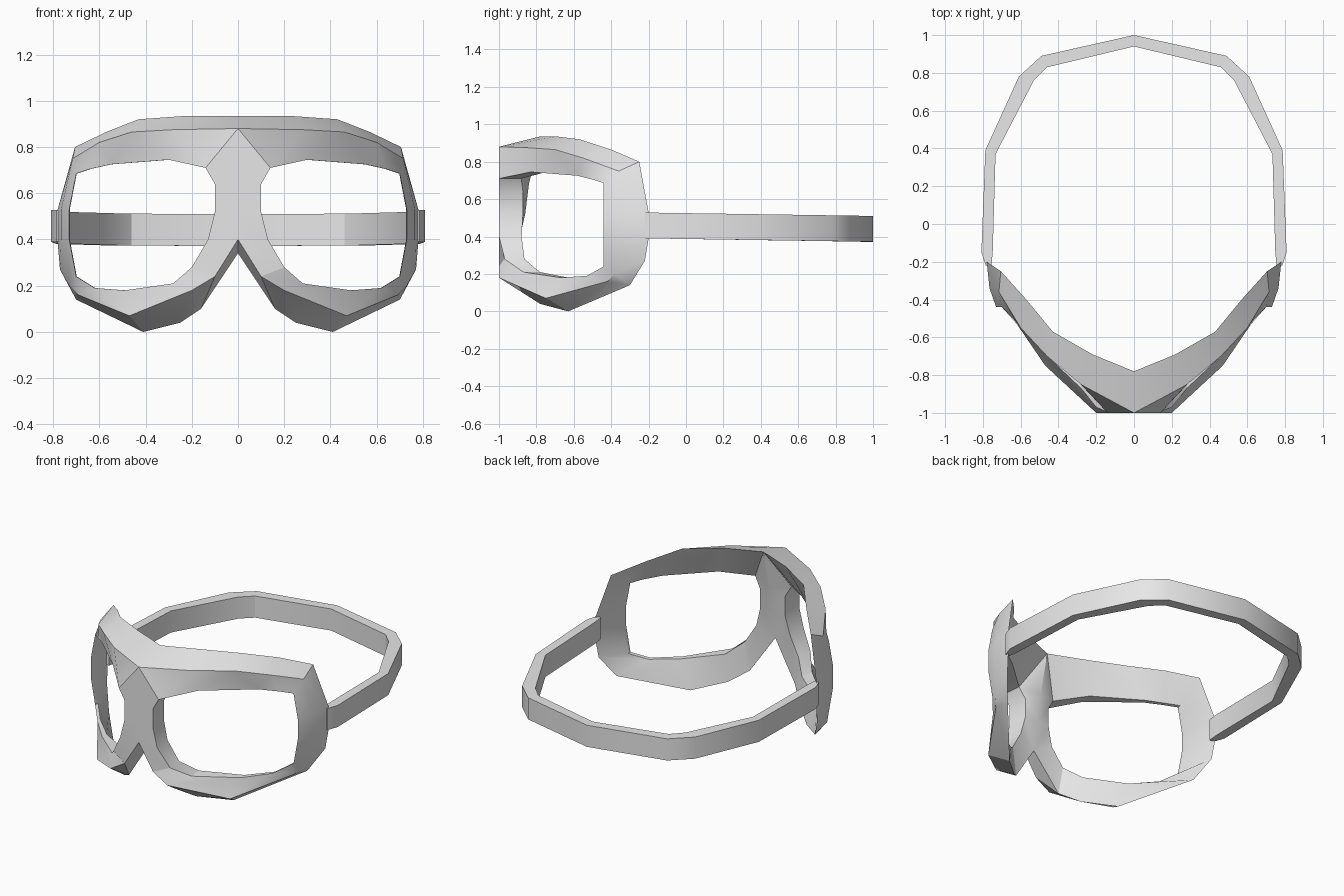
import bpy
import bmesh
import math
from mathutils import Vector

if "Cube" in bpy.data.objects:
    bpy.data.objects.remove(bpy.data.objects["Cube"])

grey = bpy.data.materials.new("plain_grey")
grey.use_nodes = True
grey.diffuse_color = (0.8, 0.8, 0.8, 1)
grey.node_tree.nodes["Principled BSDF"].inputs["Base Color"].default_value = (0.8, 0.8, 0.8, 1)


def loft(name, sections, closed):
    """Skin equal-length sections of one half, mirror it and add the object."""
    bm = bmesh.new()
    rings = [[bm.verts.new(p) for p in section] for section in sections]
    pairs = list(zip(rings, rings[1:]))
    if closed:
        pairs.append((rings[-1], rings[0]))
    else:
        bm.faces.new(rings[0])
    for a, b in pairs:
        for i in range(len(a)):
            j = (i + 1) % len(a)
            quad = [a[i], a[j], b[j], b[i]]
            # Leave the symmetry plane open so both halves join
            if any(v.co.x > 0.001 for v in quad):
                bm.faces.new(quad)
    bmesh.ops.mirror(bm, geom=bm.verts[:] + bm.edges[:] + bm.faces[:],
                     axis='X', merge_dist=0.001)
    bmesh.ops.recalc_face_normals(bm, faces=bm.faces[:])
    mesh = bpy.data.meshes.new(name)
    bm.to_mesh(mesh)
    bm.free()
    mesh.materials.append(grey)
    mesh.shade_smooth()
    mesh.set_sharp_from_angle(angle=math.radians(30))
    obj = bpy.data.objects.new(name, mesh)
    bpy.context.scene.collection.objects.link(obj)
    return obj


# Frame loops around one lens, from the top of the bridge outward and back
opening = [
    (.14, -1, .71), (.30, -.83, .745), (.55, -.58, .725), (.64, -.5, .705),
    (.70, -.44, .685), (.73, -.44, .53), (.73, -.44, .4), (.70, -.44, .24),
    (.62, -.53, .19), (.49, -.67, .18), (.28, -.87, .21), (.2, -.97, .28),
    (.13, -1, .4), (.1, -1, .52), (.1, -1, .64)]
front_edge = [
    (0, -1, .88), (.28, -.85, .875), (.46, -.70, .865), (.6, -.55, .82),
    (.715, -.36, .75), (.765, -.34, .53), (.765, -.34, .4), (.73, -.38, .2),
    (.69, -.42, .16), (.47, -.75, .07), (.2, -1, .18), (.1, -1, .24),
    (0, -1, .4), (0, -1, .52), (0, -1, .68)]
back_edge = [
    (0, -.78, .935), (.22, -.69, .935), (.43, -.57, .92), (.57, -.4, .865),
    (.705, -.25, .80), (.78, -.2, .53), (.78, -.2, .39), (.77, -.22, .27),
    (.70, -.3, .14), (.41, -.63, 0), (.25, -.78, .04), (.16, -.87, .1),
    (0, -.9, .34), (0, -.86, .52), (0, -.84, .68)]

frame_sections = []
for f, m, r in zip(opening, front_edge, back_edge):
    # The opening wall is deep at the nose and thins toward the temples
    depth = max(0.025, 0.15 - 0.22 * f[0])
    lip = Vector(f) + Vector((-0.1 * depth, depth, 0))
    frame_sections.append([f, m, r, lip])
loft("goggle_frame", frame_sections, True)

# Head strap: outer and inner outline from the temple to the back of the head
strap_outer = [(.785, -.22), (.808, -.15), (.787, .39), (.61, .78), (.49, .89), (0, 1)]
strap_inner = [(.755, -.22), (.748, -.15), (.733, .37), (.53, .76), (.46, .83), (0, .94)]

strap_sections = []
for o, i in zip(strap_outer, strap_inner):
    low = 0.39 - 0.015 * (o[1] + 0.2)
    high = low + 0.138
    strap_sections.append([(*o, low), (*o, high), (*i, high), (*i, low)])
loft("head_strap", strap_sections, False)
